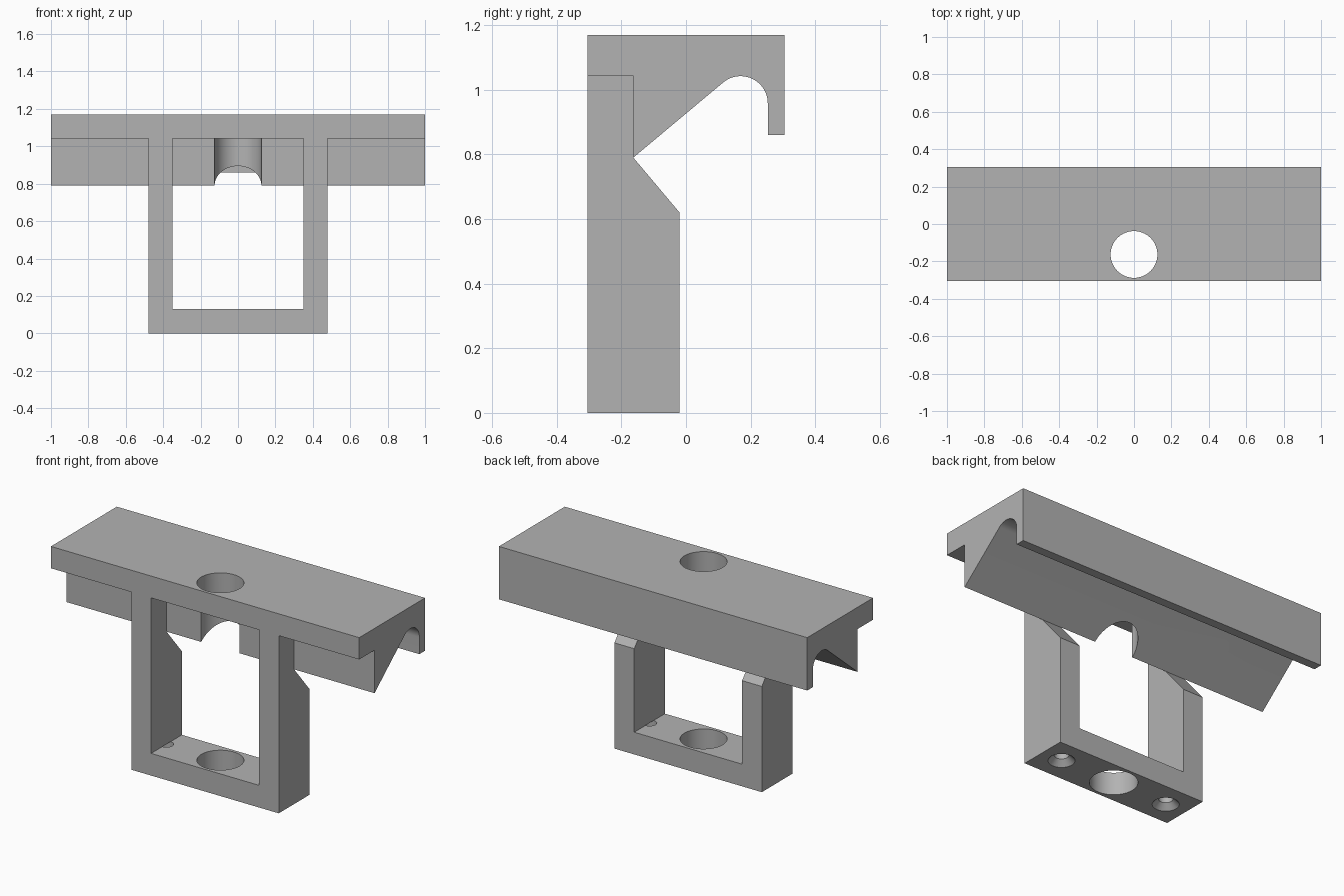
import bpy
import bmesh
import math

cube = bpy.data.objects.get("Cube")
if cube:
    bpy.data.objects.remove(cube, do_unlink=True)

GREY = (0.45, 0.45, 0.45, 1.0)
mat = bpy.data.materials.new("plain grey")
mat.use_nodes = True
mat.diffuse_color = GREY
mat.node_tree.nodes["Principled BSDF"].inputs["Base Color"].default_value = GREY

FRONT, BACK, STEP = -0.305, 0.305, -0.163   # depth positions
HOLE_Y = -0.163


def add_object(name, bm):
    bmesh.ops.recalc_face_normals(bm, faces=bm.faces)
    mesh = bpy.data.meshes.new(name)
    bm.to_mesh(mesh)
    bm.free()
    mesh.materials.append(mat)
    obj = bpy.data.objects.new(name, mesh)
    bpy.context.scene.collection.objects.link(obj)
    return obj


def extrude_x(name, profile, x0, x1):
    """Solid made by sweeping a (y, z) profile from x0 to x1."""
    bm = bmesh.new()
    face = bm.faces.new([bm.verts.new((x0, y, z)) for y, z in profile])
    result = bmesh.ops.extrude_face_region(bm, geom=[face])
    moved = [g for g in result["geom"] if isinstance(g, bmesh.types.BMVert)]
    bmesh.ops.translate(bm, verts=moved, vec=(x1 - x0, 0, 0))
    return add_object(name, bm)


def turned(name, x, profile, segments=64):
    """Round solid about a vertical axis from (radius, z) points."""
    bm = bmesh.new()
    rings = []
    for r, z in profile:
        angles = [math.tau * i / segments for i in range(segments)]
        rings.append([bm.verts.new((x + r * math.cos(a), HOLE_Y + r * math.sin(a), z))
                      for a in angles])
    for low, high in zip(rings, rings[1:]):
        for i in range(segments):
            j = (i + 1) % segments
            bm.faces.new((low[i], low[j], high[j], high[i]))
    bm.faces.new(rings[0])
    bm.faces.new(rings[-1])
    return add_object(name, bm)


def combine(target, other, operation):
    mod = target.modifiers.new(other.name, "BOOLEAN")
    mod.operation = operation
    mod.solver = "EXACT"
    mod.object = other
    bpy.context.view_layer.objects.active = target
    bpy.ops.object.modifier_apply(modifier=mod.name)
    bpy.data.objects.remove(other, do_unlink=True)


# Hooked top rail: the underside slope runs tangent into a round groove
R, GROOVE_Y, GROOVE_Z = 0.084, 0.169, 0.958
groove = [(GROOVE_Y + R * math.cos(a), GROOVE_Z + R * math.sin(a))
          for a in (math.radians(130 * i / 24) for i in range(25))]
rail = [(FRONT, 1.17), (BACK, 1.17), (BACK, 0.86), (GROOVE_Y + R, 0.86)]
rail += groove + [(STEP, 0.79), (STEP, 1.042), (FRONT, 1.042)]
bracket = extrude_x("hooked_bracket", rail, -1, 1)

# Legs with a sloped shoulder, running up into the rail
leg = [(FRONT, 0), (-0.02, 0), (-0.02, 0.62), (STEP, 0.79), (STEP, 1.1), (FRONT, 1.1)]
for side, (x0, x1) in {"right": (-0.478, -0.35), "left": (0.35, 0.478)}.items():
    combine(bracket, extrude_x(side + "_leg", leg, x0, x1), "UNION")

# Crossbar joining the feet
foot = [(FRONT, 0), (-0.02, 0), (-0.02, 0.13), (FRONT, 0.13)]
combine(bracket, extrude_x("crossbar", foot, -0.4, 0.4), "UNION")

# Large vertical hole through the rail and crossbar
combine(bracket, turned("main_hole", 0, [(0.125, -0.1), (0.125, 1.3)]), "DIFFERENCE")

# Countersunk screw holes, ending level with the crossbar top
screw = [(0.08, -0.01), (0.038, 0.032), (0.038, 0.1302)]
for x in (-0.35, 0.35):
    combine(bracket, turned("screw_hole", x, screw, 32), "DIFFERENCE")

# Smooth the round walls, keep the edges crisp
bpy.ops.object.select_all(action="DESELECT")
bracket.select_set(True)
bpy.context.view_layer.objects.active = bracket
bpy.ops.object.shade_smooth_by_angle(angle=math.radians(30))
